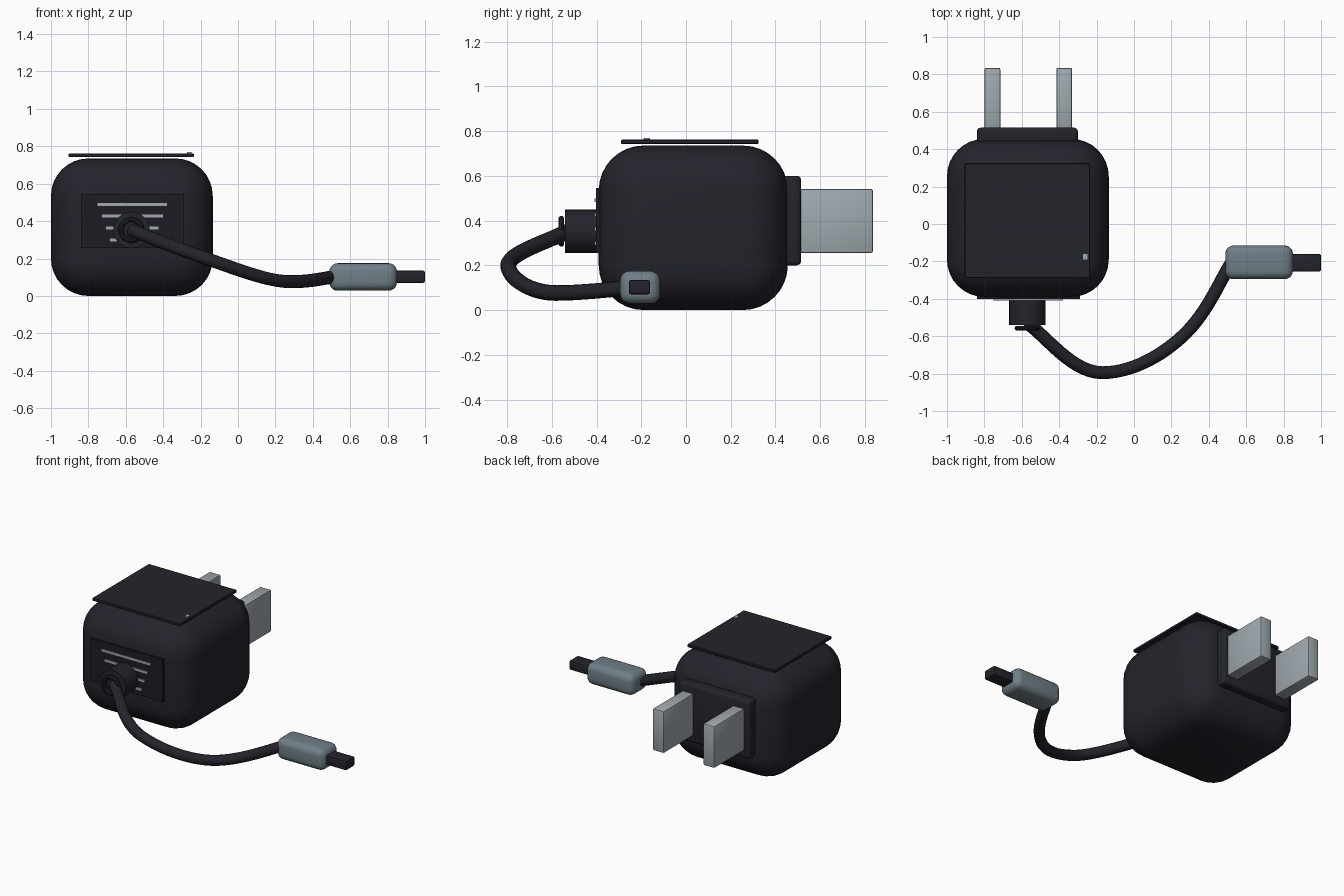
import bpy
import math
from mathutils import Vector

cube = bpy.data.objects.get("Cube")
if cube:
    bpy.data.objects.remove(cube, do_unlink=True)


def material(name, rgb):
    m = bpy.data.materials.new(name)
    m.use_nodes = True
    m.diffuse_color = (*rgb, 1)
    m.node_tree.nodes["Principled BSDF"].inputs["Base Color"].default_value = (*rgb, 1)
    return m


dark = material("dark plastic", (0.017, 0.017, 0.025))
black = material("black rubber", (0.012, 0.012, 0.017))
grey = material("grey shell", (0.16, 0.21, 0.24))
metal = material("light metal", (0.35, 0.40, 0.43))


def finish(obj, name, mat, smooth=True):
    obj.name = name
    obj.data.materials.append(mat)
    if smooth:
        bpy.ops.object.shade_smooth_by_angle(angle=math.radians(35))
    return obj


def box(name, x, y, z, mat, bevel=0, segments=3):
    """Box from its extents on each axis, with optional rounded edges."""
    spans = (x, y, z)
    bpy.ops.mesh.primitive_cube_add(size=1, location=[(a + b) / 2 for a, b in spans])
    obj = bpy.context.object
    obj.scale = [b - a for a, b in spans]
    bpy.ops.object.transform_apply(location=False, rotation=False, scale=True)
    if bevel:
        mod = obj.modifiers.new("rounding", 'BEVEL')
        mod.width = bevel
        mod.segments = segments
        bpy.ops.object.modifier_apply(modifier=mod.name)
    return finish(obj, name, mat, bool(bevel))


# Charger body and its top panel with a small indicator
box("body", (-1, -0.135), (-0.39, 0.455), (0, 0.735), dark, 0.2, 8)
box("top_panel", (-0.905, -0.235), (-0.29, 0.325), (0.742, 0.762), dark, 0.004, 1)
box("indicator", (-0.272, -0.248), (-0.19, -0.16), (0.762, 0.77), metal)

# Plug base and the two blades on the back
box("plug_base", (-0.84, -0.3), (0.43, 0.515), (0.2, 0.6), dark, 0.02)
for side, x in (("right", -0.757), ("left", -0.373)):
    box(side + "_blade", (x - 0.042, x + 0.042), (0.5, 0.835), (0.255, 0.542), metal, 0.008, 2)

# Front label with rows of print
box("label", (-0.84, -0.29), (-0.402, -0.385), (0.255, 0.545), black)
for i in range(4):
    half = 0.185 - 0.022 * i
    z = 0.49 - 0.064 * i
    box(f"print_row_{i + 1}", (-0.565 - half, -0.565 + half), (-0.408, -0.401),
        (z - 0.008, z + 0.008), metal)

# Cable socket and strain relief ring
bpy.ops.mesh.primitive_cylinder_add(vertices=32, radius=0.097, depth=0.16,
                                    location=(-0.57, -0.46, 0.352),
                                    rotation=(math.pi / 2, 0, 0))
finish(bpy.context.object, "cable_socket", dark)
bpy.ops.mesh.primitive_torus_add(major_radius=0.056, minor_radius=0.013,
                                 major_segments=32, minor_segments=10,
                                 location=(-0.57, -0.557, 0.352),
                                 rotation=(math.pi / 2, 0, 0))
finish(bpy.context.object, "strain_relief_ring", dark)

# Curved cable
curve = bpy.data.curves.new("cable", 'CURVE')
curve.dimensions = '3D'
curve.bevel_depth = 0.035
curve.bevel_resolution = 4
curve.resolution_u = 14
curve.use_fill_caps = True
spline = curve.splines.new('BEZIER')
path = [(-0.57, -0.53, 0.352), (-0.17, -0.795, 0.2),
        (0.28, -0.58, 0.076), (0.52, -0.21, 0.103)]
handles = [(0.1, -0.07, -0.04), (0.16, 0, -0.055), (0.12, 0.12, 0), (0.05, 0.07, 0.005)]
spline.bezier_points.add(len(path) - 1)
for point, co, h in zip(spline.bezier_points, path, handles):
    point.handle_left_type = point.handle_right_type = 'FREE'
    point.co = co
    point.handle_left = Vector(co) - Vector(h)
    point.handle_right = Vector(co) + Vector(h)
cable = bpy.data.objects.new("cable", curve)
bpy.context.collection.objects.link(cable)
curve.materials.append(dark)

# Connector at the cable end
box("connector_shell", (0.488, 0.85), (-0.295, -0.115), (0.028, 0.175), grey, 0.045, 5)
box("connector_tip", (0.83, 1), (-0.255, -0.16), (0.07, 0.135), dark, 0.01, 2)
